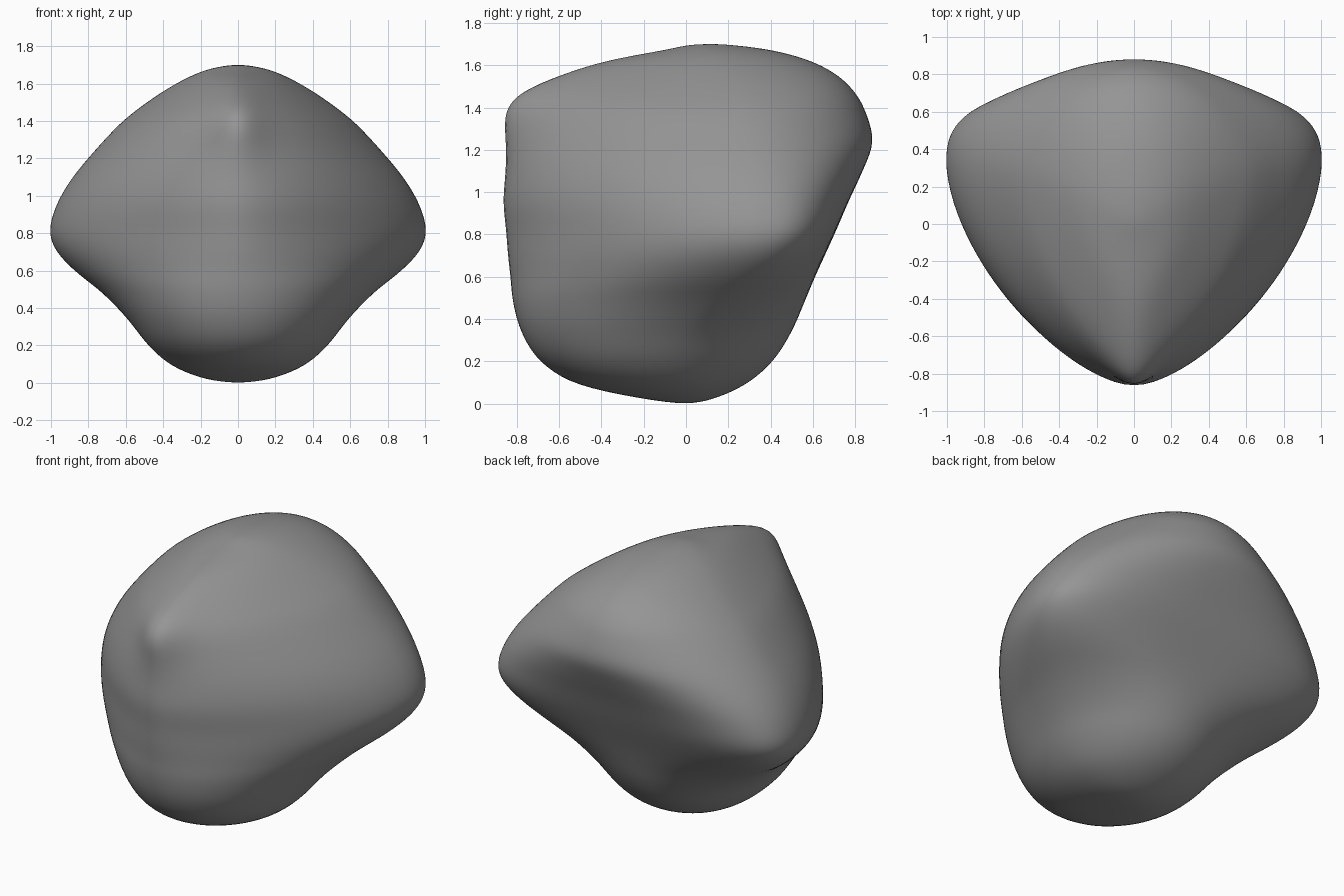
import bpy, bmesh, math

if "Cube" in bpy.data.objects:
    bpy.data.objects.remove(bpy.data.objects["Cube"])

# Horizontal sections: z, front y, back y, half width, y of widest point,
# front roundness, back roundness (superellipse exponents)
ROWS = [
    (0.00, 0.00, 0.00, 0.00, 0.00, 2.0, 2.0),
    (0.02, -0.18, 0.12, 0.17, -0.03, 2.0, 2.0),
    (0.09, -0.51, 0.28, 0.35, -0.08, 2.0, 2.0),
    (0.20, -0.69, 0.41, 0.48, -0.10, 2.0, 2.0),
    (0.34, -0.78, 0.50, 0.59, -0.04, 2.0, 2.0),
    (0.48, -0.82, 0.56, 0.725, 0.10, 1.9, 2.2),
    (0.60, -0.835, 0.61, 0.875, 0.22, 1.72, 2.6),
    (0.71, -0.85, 0.66, 0.975, 0.28, 1.6, 3.0),
    (0.82, -0.86, 0.71, 1.007, 0.30, 1.55, 3.2),
    (0.96, -0.872, 0.77, 0.968, 0.30, 1.57, 2.8),
    (1.10, -0.855, 0.835, 0.885, 0.29, 1.6, 2.4),
    (1.24, -0.83, 0.885, 0.77, 0.28, 1.6, 2.05),
    (1.38, -0.80, 0.85, 0.64, 0.26, 1.55, 1.95),
    (1.47, -0.73, 0.80, 0.53, 0.25, 1.5, 2.0),
    (1.55, -0.57, 0.72, 0.415, 0.22, 1.5, 2.0),
    (1.62, -0.36, 0.59, 0.295, 0.18, 1.6, 2.0),
    (1.67, -0.10, 0.41, 0.18, 0.14, 1.8, 2.0),
    (1.695, 0.02, 0.22, 0.07, 0.12, 2.0, 2.0),
    (1.70, 0.12, 0.12, 0.00, 0.12, 2.0, 2.0),
]
SEG, SUB = 112, 5


def blend(i, t):
    """Smooth curve through the section values."""
    a, b, c, d = (ROWS[min(max(i + k, 0), len(ROWS) - 1)] for k in (-1, 0, 1, 2))
    return [0.5 * (2 * q + (r - p) * t + (2 * p - 5 * q + 4 * r - s) * t * t
                   + (3 * q - p - 3 * r + s) * t ** 3)
            for p, q, r, s in zip(a, b, c, d)]


def ring(bm, row):
    z, yf, yb, w, yw, nf, nb = row
    nose = 0.065 * math.exp(-((z - 1.4) / 0.2) ** 2)
    verts = []
    for k in range(SEG):
        ang = 2 * math.pi * k / SEG
        s, c = math.sin(ang), math.cos(ang)
        n, depth = (nf, yw - yf) if c > 0 else (nb, yb - yw)
        r = (abs(s) ** n + abs(c) ** n) ** (-1 / n)
        x, y = w * s * r, yw - depth * c * r
        if c > 0:  # small rounded nose at the upper front
            y -= nose * math.exp(-(x / 0.13) ** 2) * c
        verts.append(bm.verts.new((x, y, z)))
    return verts


# Pebble body lofted through the sections
bm = bmesh.new()
rows = [blend(i, j / SUB) for i in range(len(ROWS) - 1) for j in range(SUB)][1:]
rings = [ring(bm, r) for r in rows]
for lo, hi in zip(rings, rings[1:]):
    for k in range(SEG):
        m = (k + 1) % SEG
        bm.faces.new((lo[k], lo[m], hi[m], hi[k]))

# Closed poles at the bottom and top
for loop, row in ((rings[0], ROWS[0]), (rings[-1], ROWS[-1])):
    pole = bm.verts.new((0, row[4], row[0]))
    for k in range(SEG):
        bm.faces.new((pole, loop[k], loop[(k + 1) % SEG]))

# Soften the loft slightly
for _ in range(6):
    bmesh.ops.smooth_vert(bm, verts=bm.verts, factor=0.5,
                          use_axis_x=True, use_axis_y=True, use_axis_z=True)
bmesh.ops.recalc_face_normals(bm, faces=bm.faces)
for f in bm.faces:
    f.smooth = True
mesh = bpy.data.meshes.new("stone_body")
bm.to_mesh(mesh)
bm.free()
stone = bpy.data.objects.new("stone_body", mesh)
bpy.context.collection.objects.link(stone)

# Dark grey stone
mat = bpy.data.materials.new("dark_stone")
mat.diffuse_color = (0.3, 0.3, 0.3, 1)
mat.use_nodes = True
mat.node_tree.nodes["Principled BSDF"].inputs["Base Color"].default_value = mat.diffuse_color
mesh.materials.append(mat)
